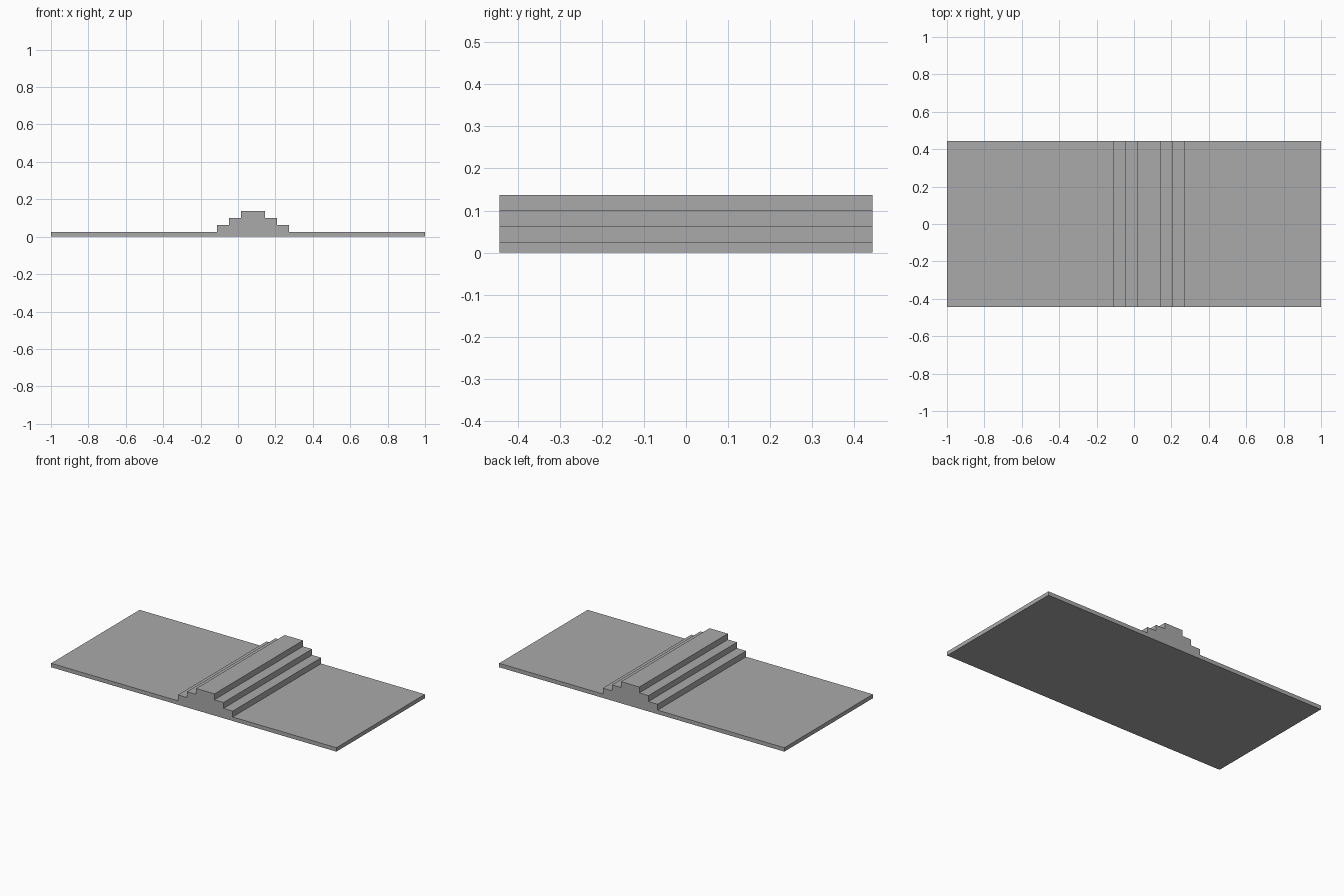
import bpy
import bmesh

cube = bpy.data.objects.get("Cube")
if cube:
    bpy.data.objects.remove(cube, do_unlink=True)

HALF_LENGTH, HALF_WIDTH = 1.0, 0.443
BASE_TOP, RISE = 0.025, 0.0375
CENTRE, TOP_HALF, TREAD = 0.081, 0.064, 0.064
STEPS = 3

# Plain grey material
grey = bpy.data.materials.new("plain grey")
grey.use_nodes = True
colour = (0.4, 0.4, 0.4, 1)
grey.diffuse_color = colour
grey.node_tree.nodes["Principled BSDF"].inputs["Base Color"].default_value = colour

# Half outline of the stepped ridge, from the base up: (offset from ridge centre, height)
stairs = []
for i in range(STEPS):
    offset = TOP_HALF + (STEPS - 1 - i) * TREAD
    stairs += [(offset, BASE_TOP + i * RISE), (offset, BASE_TOP + (i + 1) * RISE)]

# Full cross-section: flat slab with the ridge mirrored about its centre
profile = [(-HALF_LENGTH, 0), (HALF_LENGTH, 0), (HALF_LENGTH, BASE_TOP)]
profile += [(CENTRE + x, z) for x, z in stairs]
profile += [(CENTRE - x, z) for x, z in reversed(stairs)]
profile += [(-HALF_LENGTH, BASE_TOP)]

# Extrude the section along the width
bm = bmesh.new()
face = bm.faces.new([bm.verts.new((x, -HALF_WIDTH, z)) for x, z in profile])
result = bmesh.ops.extrude_face_region(bm, geom=[face], use_keep_orig=True)
verts = [v for v in result["geom"] if isinstance(v, bmesh.types.BMVert)]
bmesh.ops.translate(bm, verts=verts, vec=(0, 2 * HALF_WIDTH, 0))
bmesh.ops.recalc_face_normals(bm, faces=bm.faces)

mesh = bpy.data.meshes.new("stepped_slab")
bm.to_mesh(mesh)
bm.free()
mesh.materials.append(grey)
bpy.context.collection.objects.link(bpy.data.objects.new("stepped_slab", mesh))
